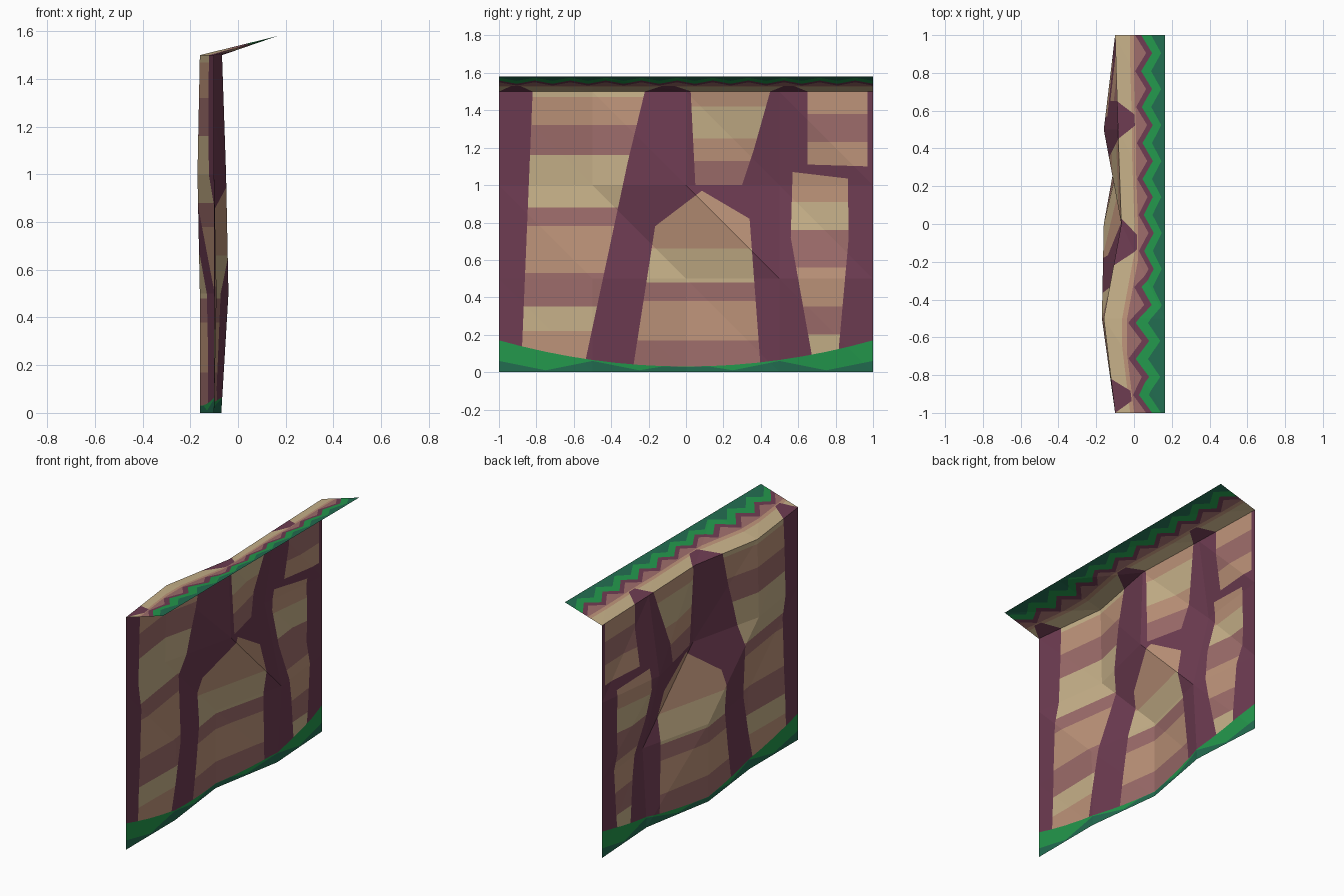
import bpy
import math
from mathutils import Vector
from mathutils.geometry import delaunay_2d_cdt

if "Cube" in bpy.data.objects:
    bpy.data.objects.remove(bpy.data.objects["Cube"])

# Colours, keyed by the letters used in the stripe patterns
COLOURS = {"P": ("purple_rock", "6E3C52"), "B": ("beige_rock", "C8B28A"),
           "T": ("tan_rock", "BE947A"), "M": ("mauve_rock", "9E6D6B"),
           "G": ("grass_green", "23984C"), "D": ("dark_green", "226C50")}
KEYS = list(COLOURS)


def lin(c):
    return c / 12.92 if c <= 0.04045 else ((c + 0.055) / 1.055) ** 2.4


# The sheet is laid out flat in (y, t): t = height on the wall, then the lip
TOP, LIP_END, RISE, STEP = 1.5, 1.8, 0.08, 0.5
# Wall relief: x of the three middle columns for each row of the wall
RELIEF = [(-.10, -.16, -.07), (-.09, -.16, -.04),
          (-.17, -.05, -.16), (-.16, -.067, -.085)]
XS = [(-.1, *row, -.1) for row in RELIEF] + [(.165,) * 5]
YS = [-1 + STEP * i for i in range(5)]
TS = [STEP * j for j in range(4)] + [LIP_END]


def fold(y, t):
    """Flat (y, t) to the folded, triangulated wall surface."""
    i = min(3, max(0, int((y + 1) / STEP)))
    j = min(3, max(0, int(t / STEP)))
    f = (y - YS[i]) / STEP
    g = (t - TS[j]) / (TS[j + 1] - TS[j])
    a, b = XS[j][i:i + 2]
    c, d = XS[j + 1][i:i + 2]
    if f + g <= 1:
        x = a + f * (b - a) + g * (c - a)
    else:
        x = d + (1 - f) * (c - d) + (1 - g) * (b - d)
    return x, y, t if t <= TOP else TOP + RISE * g


def inside(p, poly):
    hit = False
    for (ax, ay), (bx, by) in zip(poly, poly[1:] + poly[:1]):
        if (ay > p[1]) != (by > p[1]):
            if p[0] < ax + (p[1] - ay) * (bx - ax) / (by - ay):
                hit = not hit
    return hit


def lip(u):
    return TOP + (LIP_END - TOP) * u


def zigzag(lo, hi, n=21):
    """Toothed band from a zigzag line to the outer edge of the lip."""
    pts = [(-1 + 2 * k / n, lip(lo if k % 2 else hi)) for k in range(n + 1)]
    return pts + [(1, LIP_END), (-1, LIP_END)]


def cap(y0, y1):
    """Tapered tip of a rib, folded over onto the lip."""
    w = 0.35 * (y1 - y0)
    return [(y0, TOP), (y1, TOP), (y1 - w, lip(.36)), (y0 + w, lip(.36))]


def foot(height, n=16):
    """Band along the ground with its top edge given by a function of y."""
    ys = [-1 + 2 * k / n for k in range(n + 1)]
    return [(1, 0), (-1, 0)] + [(y, height(y)) for y in ys]


def grass(y):
    return .03 + .14 * y * y


def shade(y):
    return min(grass(y) - .002, .035 + .025 * math.cos(4 * math.pi * y))


# Painted areas, later ones on top: outline, stripe colours downward, cut heights
areas = [
    # rock panels between the purple ribs
    ([(-.82, TOP), (-.88, .05), (-.54, .05), (-.31, 1.13), (-.22, TOP)],
     "BTMBMTMBT", (1.47, 1.32, 1.16, .88, .78, .53, .35, .22)),
    ([(-.285, .01), (-.165, .78), (.085, .97), (.34, .82), (.4, .01)],
     "TBMTM", (.66, .48, .38, .17)),
    ([(.025, TOP), (.05, 1), (.3, 1), (.36, 1.18), (.45, TOP)],
     "TBTM", (1.42, 1.25, 1.13)),
    ([(.65, TOP), (.65, 1.11), (.97, 1.1), (.97, TOP)],
     "TMT", (1.38, 1.23)),
    ([(.56, .72), (.57, 1.07), (.865, 1.035), (.87, .72), (.81, .05),
      (.68, .05)], "TBMTMB", (.91, .76, .56, .35, .2)),
    # lip bands
    (zigzag(0, 0), "B", ()),
    (zigzag(.3, .3), "T", ()),
    (zigzag(.38, .38), "M", ()),
    # rib tips
    (cap(-1, -.82), "P", ()),
    (cap(-.22, .03), "P", ()),
    (cap(.45, .65), "P", ()),
    # toothed fringe on the lip
    (zigzag(.4, .62), "P", ()),
    (zigzag(.52, .74), "G", ()),
    (zigzag(.72, .92), "D", ()),
    # grass at the foot
    (foot(grass), "G", ()),
    (foot(shade), "D", ()),
]

# Collect every fold line, outline and stripe, and cut the flat sheet along them
points, edges = [], []


def segment(a, b):
    edges.append((len(points), len(points) + 1))
    points.extend((Vector(a), Vector(b)))


for t in TS:
    segment((-1, t), (1, t))
for y in YS:
    segment((y, 0), (y, LIP_END))
for i in range(4):
    for j in range(4):
        segment((YS[i], TS[j + 1]), (YS[i + 1], TS[j]))
for poly, pattern, cuts in areas:
    for a, b in zip(poly, poly[1:] + poly[:1]):
        segment(a, b)
    ys = [p[0] for p in poly]
    for h in cuts:
        segment((min(ys), h), (max(ys), h))

verts, _, faces = delaunay_2d_cdt(points, edges, [], 0, 1e-5)[:3]

# Folded cliff wall, each face coloured by the area it lies in
mesh = bpy.data.meshes.new("cliff_wall")
mesh.from_pydata([fold(v.x, v.y) for v in verts], [], faces)
for name, code in COLOURS.values():
    mat = bpy.data.materials.new(name)
    mat.diffuse_color = (*[lin(c / 255) for c in bytes.fromhex(code)], 1)
    mat.use_nodes = True
    mat.node_tree.nodes["Principled BSDF"].inputs["Base Color"].default_value = mat.diffuse_color
    mesh.materials.append(mat)
for face, ids in zip(mesh.polygons, faces):
    centre = sum((verts[k] for k in ids), Vector((0, 0))) / len(ids)
    for poly, pattern, cuts in areas:
        if inside(centre, poly):
            stripe = sum(centre.y < h for h in cuts)
            face.material_index = KEYS.index(pattern[stripe])
mesh.update()
wall = bpy.data.objects.new("cliff_wall", mesh)
bpy.context.collection.objects.link(wall)
